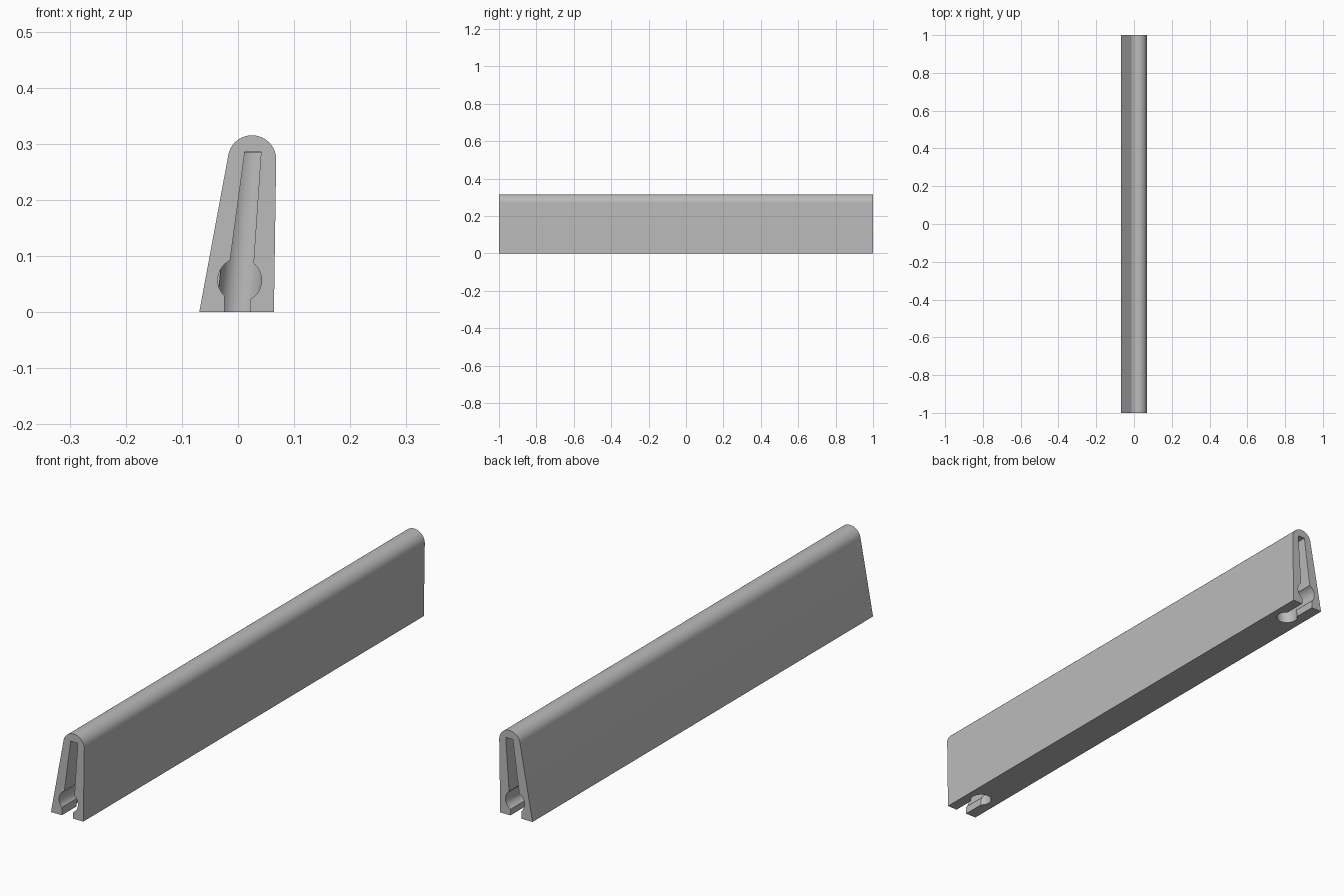
import bpy, bmesh
from math import cos, sin, radians, pi

cube = bpy.data.objects.get("Cube")
if cube:
    bpy.data.objects.remove(cube, do_unlink=True)

grey = bpy.data.materials.new("plain grey")
grey.use_nodes = True
colour = (0.5, 0.5, 0.5, 1)
grey.diffuse_color = colour
grey.node_tree.nodes["Principled BSDF"].inputs["Base Color"].default_value = colour


def add_object(name, bm):
    bmesh.ops.recalc_face_normals(bm, faces=bm.faces)
    mesh = bpy.data.meshes.new(name)
    bm.to_mesh(mesh)
    bm.free()
    mesh.materials.append(grey)
    obj = bpy.data.objects.new(name, mesh)
    bpy.context.collection.objects.link(obj)
    return obj


def arc(cx, cz, r, start, end, steps):
    angles = [radians(start + (end - start) * i / steps) for i in range(steps + 1)]
    return [(cx + r * cos(a), cz + r * sin(a)) for a in angles]


def prism(name, profile, y0, y1):
    """Extrude an x-z profile along y."""
    bm = bmesh.new()
    face = bm.faces.new([bm.verts.new((x, y0, z)) for x, z in profile])
    new = bmesh.ops.extrude_face_region(bm, geom=[face])["geom"]
    verts = [v for v in new if isinstance(v, bmesh.types.BMVert)]
    bmesh.ops.translate(bm, verts=verts, vec=(0, y1 - y0, 0))
    return add_object(name, bm)


def leaning_bore(name, y, r, z0, z1, lean):
    """Round bore that leans sideways with the slot."""
    bm = bmesh.new()
    bmesh.ops.create_cone(bm, cap_ends=True, segments=48, radius1=r, radius2=r, depth=z1 - z0)
    for v in bm.verts:
        v.co.z += (z0 + z1) / 2
        v.co.x += lean * v.co.z
        v.co.y += y
    return add_object(name, bm)


# Rail body: wedge section with a rounded top
body = prism("rail_body",
             [(-0.069, 0), (0.064, 0)] + arc(0.025, 0.272, 0.043, 0, 170, 32), -1, 1)

# Keyhole slot section: narrow mouth, round channel, tapering upper slot
slot = ([(-0.024, -0.05), (0.022, -0.05)]
        + arc(0.003, 0.057, 0.039, -61, 51, 20)
        + [(0.041, 0.285), (0.012, 0.285)]
        + arc(0.003, 0.057, 0.039, 116, 226, 20))

# A slot and a round bore at each end
cutters = []
for side, label in ((-1, "front"), (1, "back")):
    cutters.append(prism(label + "_slot_cutter", slot, side * 0.885, side * 1.1))
    cutters.append(leaning_bore(label + "_bore_cutter", side * 0.885, 0.038, -0.05, 0.284, 0.095))

bpy.context.view_layer.objects.active = body
body.select_set(True)
for cutter in cutters:
    mod = body.modifiers.new(cutter.name, "BOOLEAN")
    mod.operation = "DIFFERENCE"
    mod.solver = "EXACT"
    mod.object = cutter
    bpy.ops.object.modifier_apply(modifier=mod.name)
    bpy.data.objects.remove(cutter, do_unlink=True)

bpy.ops.object.shade_smooth_by_angle(angle=radians(30))
